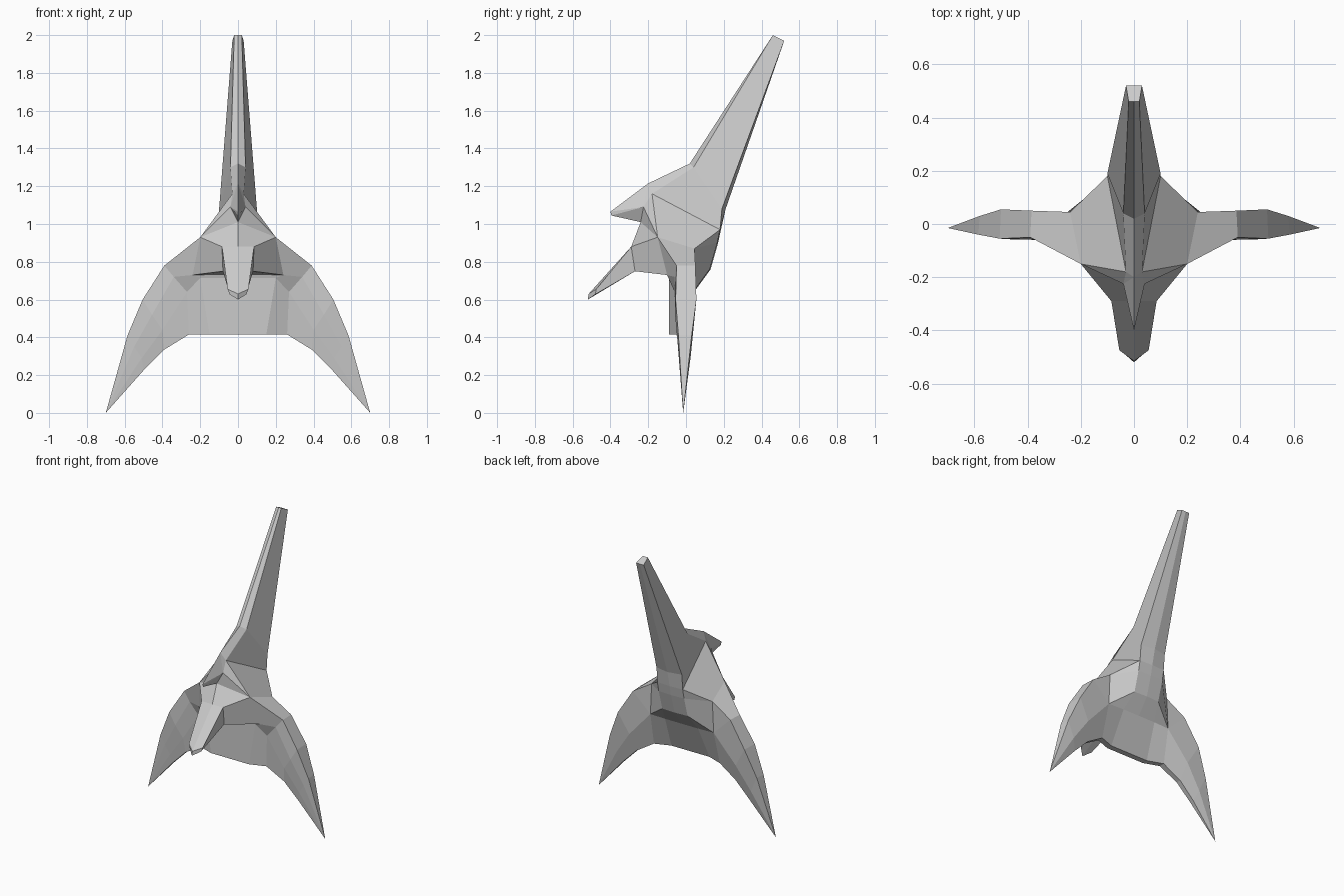
import bpy
from mathutils import Vector

old = bpy.data.objects.get("Cube")
if old:
    bpy.data.objects.remove(old, do_unlink=True)

grey = bpy.data.materials.new("plain_grey")
grey.use_nodes = True
tone = (0.6, 0.6, 0.6, 1)
grey.diffuse_color = tone
grey.node_tree.nodes["Principled BSDF"].inputs["Base Color"].default_value = tone


def mirrored_part(name, points, faces):
    """Flat-faced half shell, mirrored across x; each face is a row of point names."""
    names = list(dict.fromkeys(" ".join(faces).split()))
    mesh = bpy.data.meshes.new(name)
    mesh.from_pydata([Vector(points[n]) for n in names], [],
                     [[names.index(n) for n in f.split()] for f in faces])
    mesh.materials.append(grey)
    obj = bpy.data.objects.new(name, mesh)
    bpy.context.collection.objects.link(obj)
    mirror = obj.modifiers.new("Mirror", "MIRROR")
    mirror.use_clip = True
    return obj


# Points shared by neighbouring parts
shared = dict(
    ridge=(0, -.20, 1.215), crease_front=(.03, -.18, 1.16), crease_back=(.1, .18, .97),
    nape=(0, .185, .97), beak_side=(.04, -.225, 1.09), brow=(0, -.24, 1.01),
    temple=(.2, -.15, .93), shoulder=(.24, .045, .87),
    wing_front=(.39, -.05, .78), wing_back=(.385, .05, .78), wing_mid=(.34, -.06, .72),
    wing_inner=(.27, -.06, .64), wing_low=(.26, -.05, .415), wing_low_back=(.26, -.01, .415),
    wing_rear=(.25, .045, .65), jaw=(.24, -.1, .73), under=(0, -.09, .735),
)

# Tall swept-back crest
mirrored_part("crest", dict(
    shared, bend=(0, .02, 1.32), bend_side=(.04, .04, 1.30),
    top=(0, .46, 2), top_side=(.02, .46, 2), end=(0, .52, 1.97), end_side=(.03, .52, 1.97),
    heel=(0, .21, 1.08), heel_side=(.1, .19, 1.08)), [
    "bend bend_side top_side top", "top top_side end_side end",
    "bend_side heel_side end_side top_side",
    "bend_side crease_front crease_back heel_side",
    "ridge crease_front bend_side bend",
    "end end_side heel_side heel", "heel heel_side crease_back nape"])

# Small pointed beak over the brow
mirrored_part("beak", dict(shared, tip=(0, -.4, 1.065), tip_low=(0, -.395, 1.045)), [
    "ridge tip beak_side", "ridge beak_side crease_front",
    "tip tip_low beak_side", "tip_low brow beak_side"])

# Sloping hood between the crest and the wings
mirrored_part("hood", shared, [
    "beak_side temple crease_front", "brow temple beak_side",
    "crease_front temple shoulder crease_back",
    "temple wing_front wing_back shoulder"])

# Visor with a long downward nose
mirrored_part("visor", dict(
    shared, bridge=(0, -.29, .88), cheek=(.085, -.29, .88),
    nose=(0, -.515, .63), nose_side=(.055, -.475, .655),
    nose_low=(0, -.52, .6), nose_low_side=(.045, -.48, .628),
    throat=(0, -.27, .75), throat_side=(.08, -.27, .75)), [
    "brow bridge cheek temple", "bridge nose nose_side cheek",
    "nose nose_low nose_low_side nose_side",
    "cheek nose_side nose_low_side throat_side",
    "temple cheek throat_side jaw", "temple jaw wing_mid wing_front",
    "nose_low throat throat_side nose_low_side", "throat under jaw throat_side"])

# Neck plate and the stepped back of the helmet
mirrored_part("neck_guard", dict(
    shared, collar=(0, -.09, .715), collar_side=(.2, -.09, .715),
    hem=(0, -.09, .415), hem_side=(.15, -.09, .415),
    skull=(0, .17, .9), skull_side=(.1, .165, .9),
    bulge=(0, .13, .76), bulge_side=(.1, .125, .76),
    step=(0, .05, .65), step_side=(.13, .05, .65),
    rear_hem=(0, -.05, .415), rear_hem_side=(.15, -.05, .415)), [
    "under collar collar_side jaw", "collar hem hem_side collar_side",
    "collar_side hem_side wing_low wing_inner", "jaw collar_side wing_inner wing_mid",
    "nape crease_back skull_side skull", "skull skull_side bulge_side bulge",
    "bulge bulge_side step_side step", "step step_side rear_hem_side rear_hem",
    "crease_back shoulder skull_side", "skull_side shoulder wing_rear bulge_side",
    "bulge_side wing_rear step_side", "step_side wing_rear wing_low_back rear_hem_side",
    "shoulder wing_back wing_rear", "hem rear_hem rear_hem_side hem_side",
    "hem_side rear_hem_side wing_low_back wing_low"])

# Curved side wings: rings of seven points running down to one tip
ring = "wing_front wing_back wing_rear wing_low_back wing_low wing_inner wing_mid".split()
rings = [
    [shared[n] for n in ring],
    [(.505, -.055, .6), (.5, .055, .6), (.42, .04, .46), (.39, 0, .335),
     (.39, -.035, .335), (.4, -.05, .44), (.455, -.058, .52)],
    [(.585, -.04, .41), (.58, .03, .41), (.53, .025, .3), (.5, 0, .225),
     (.5, -.03, .225), (.51, -.038, .29), (.55, -.042, .35)],
]
spots = {f"p{i}_{j}": p for i, row in enumerate(rings) for j, p in enumerate(row)}
spots["tip"] = (.7, -.015, 0)
wing_faces = []
for j in range(len(ring)):
    k = (j + 1) % len(ring)
    for i in range(len(rings) - 1):
        wing_faces.append(f"p{i}_{j} p{i}_{k} p{i + 1}_{k} p{i + 1}_{j}")
    wing_faces.append(f"p{i + 1}_{j} p{i + 1}_{k} tip")
mirrored_part("side_wings", spots, wing_faces)

# Outward-facing normals on every shell
import bmesh
for obj in bpy.context.collection.objects:
    if obj.type == "MESH" and obj.data.materials and obj.data.materials[0] == grey:
        bm = bmesh.new()
        bm.from_mesh(obj.data)
        bmesh.ops.recalc_face_normals(bm, faces=bm.faces)
        centre = Vector((0, 0, .8))
        if obj.name != "side_wings" and sum(
                f.calc_area() * f.normal.dot(f.calc_center_median() - centre) for f in bm.faces) < 0:
            bmesh.ops.reverse_faces(bm, faces=bm.faces)
        bm.to_mesh(obj.data)
        bm.free()
